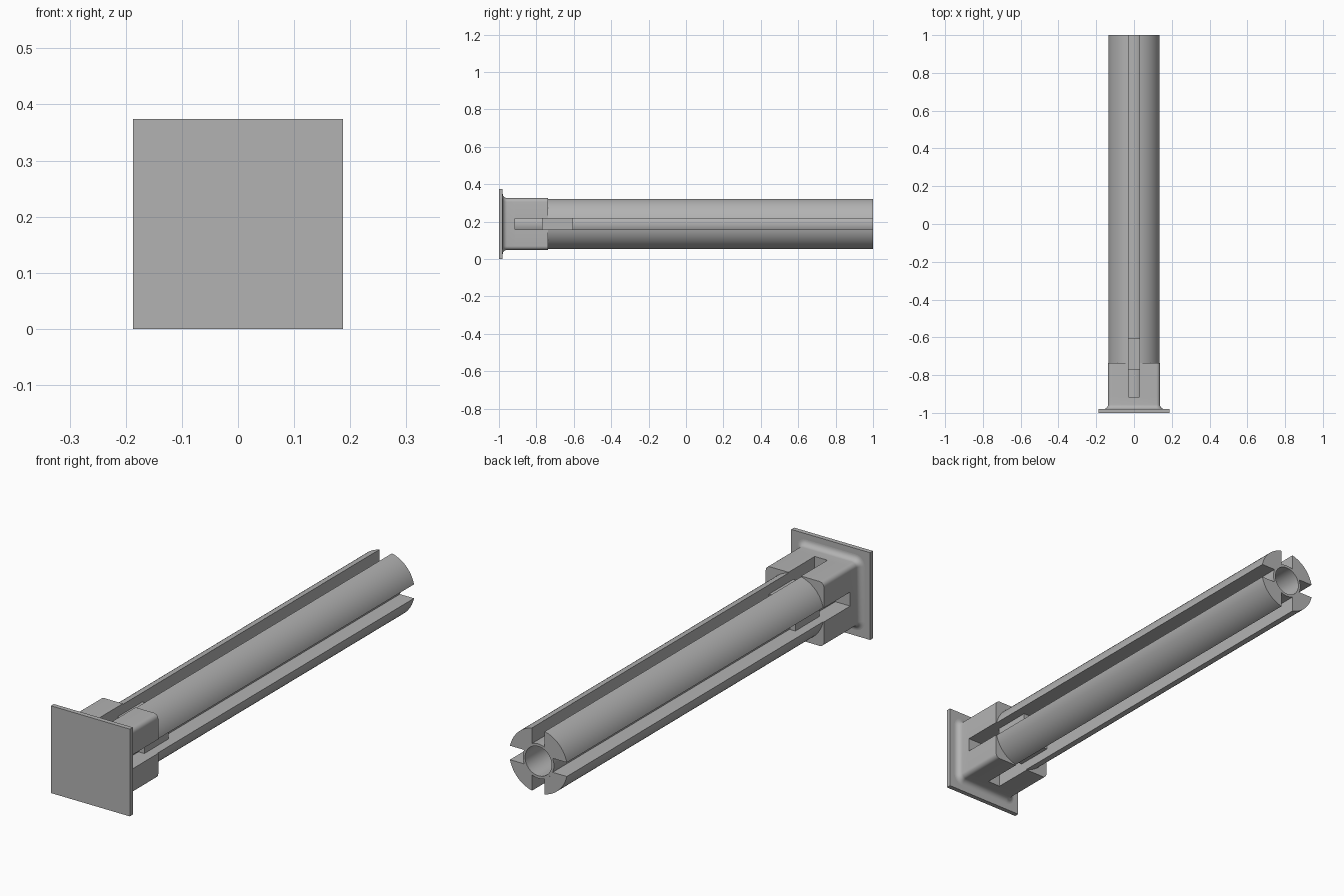
import bpy, bmesh, math

if "Cube" in bpy.data.objects:
    bpy.data.objects.remove(bpy.data.objects["Cube"], do_unlink=True)

grey = bpy.data.materials.new("plain grey")
grey.use_nodes = True
colour = (0.45, 0.45, 0.45, 1)
grey.diffuse_color = colour
grey.node_tree.nodes["Principled BSDF"].inputs["Base Color"].default_value = colour

MID = 0.187       # height of the long axis
HALF = 0.138      # body half width and radius
SLOT = 0.03       # half width of the slots
BORE = 0.074      # outer radius of the inner tube
SLOT_Y, NECK_Y, BACK_Y = -0.915, -0.737, 1.0


def arc(radius, start, end, steps, cx=0, cz=0):
    return [(cx + radius * math.cos(start + (end - start) * i / steps),
             cz + radius * math.sin(start + (end - start) * i / steps))
            for i in range(steps + 1)]


def circle(radius, steps=48):
    return arc(radius, 0, math.tau, steps)[:-1]


def rounded_square(half, r):
    c = half - r
    points = []
    for k, (sx, sz) in enumerate(((1, 1), (-1, 1), (-1, -1), (1, -1))):
        points += arc(r, k * math.pi / 2, (k + 1) * math.pi / 2, 6, sx * c, sz * c)
    return points


def loft(name, sections, turn=0):
    """Skin (y, outline) sections along the long axis and cap both ends."""
    bm = bmesh.new()
    ca, sa = math.cos(turn), math.sin(turn)
    rings = [[bm.verts.new((x * ca - z * sa, y, MID + x * sa + z * ca))
              for x, z in outline] for y, outline in sections]
    for a, b in zip(rings, rings[1:]):
        for i in range(len(a)):
            j = (i + 1) % len(a)
            bm.faces.new((a[i], a[j], b[j], b[i]))
    bm.faces.new(rings[0])
    bm.faces.new(rings[-1])
    bmesh.ops.recalc_face_normals(bm, faces=bm.faces)
    mesh = bpy.data.meshes.new(name)
    bm.to_mesh(mesh)
    bm.free()
    mesh.materials.append(grey)
    obj = bpy.data.objects.new(name, mesh)
    bpy.context.collection.objects.link(obj)
    bpy.ops.object.select_all(action="DESELECT")
    obj.select_set(True)
    bpy.context.view_layer.objects.active = obj
    bpy.ops.object.shade_smooth_by_angle(angle=math.radians(30))
    return obj


# Square end plate
square = [(-MID, -MID), (MID, -MID), (MID, MID), (-MID, MID)]
loft("end_plate", [(-1, square), (-0.98, square)])

# Solid neck with a fillet flaring into the plate
flare = 0.024
root = []
for i in range(9):
    t = i / 8 * math.pi / 2
    grow = flare * (1 - math.sin(t))
    root.append((-0.98 + flare * (1 - math.cos(t)),
                 rounded_square(HALF + grow, 0.02 + grow)))
root.append((SLOT_Y, rounded_square(HALF, 0.02)))
loft("neck_root", root)

# Four slotted quarters: square at the neck, round along the shaft
quarter = math.pi / 2
a_in, a_out = math.asin(SLOT / BORE), math.asin(SLOT / HALF)
inner = arc(BORE, quarter - a_in, a_in, 8)
round_outline = inner + arc(HALF, a_out, quarter - a_out, 20)
corner = HALF - 0.02
square_outline = (inner + [(HALF, SLOT)] + arc(0.02, 0, quarter, 6, corner, corner)
                  + [(SLOT, HALF)])
# Stops standing in each slot
stop = [(0.06, -SLOT), (0.095, -SLOT), (0.095, SLOT), (0.06, SLOT)]
for k in range(4):
    turn = k * quarter
    loft(f"neck_quarter_{k + 1}", [(SLOT_Y, square_outline), (NECK_Y, square_outline)], turn)
    loft(f"shaft_quarter_{k + 1}", [(NECK_Y, round_outline), (BACK_Y, round_outline)], turn)
    loft(f"slot_stop_{k + 1}", [(-0.77, stop), (-0.605, stop)], turn)

# Inner tube, open at the back
bore = circle(0.063)
loft("inner_tube", [(SLOT_Y, circle(BORE)), (BACK_Y, circle(BORE)),
                    (BACK_Y, bore), (-0.9, bore)])
